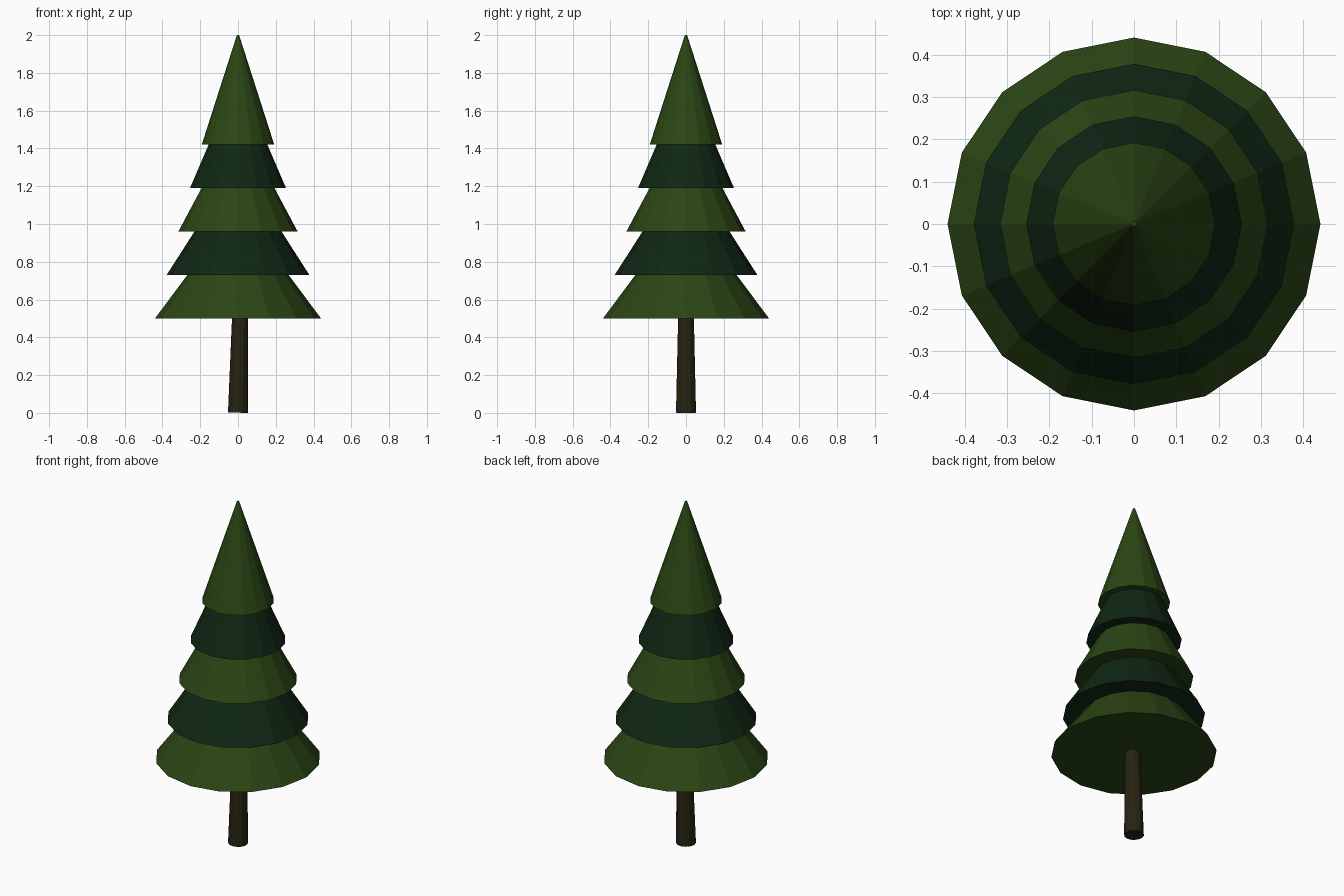
import bpy, bmesh
from mathutils import Matrix

if "Cube" in bpy.data.objects:
    bpy.data.objects.remove(bpy.data.objects["Cube"])


def material(name, rgb):
    m = bpy.data.materials.new(name)
    m.diffuse_color = (*rgb, 1.0)
    m.use_nodes = True
    m.node_tree.nodes["Principled BSDF"].inputs["Base Color"].default_value = m.diffuse_color
    return m


light_green = material("light_green", (0.024, 0.060, 0.007))
dark_green = material("dark_green", (0.005, 0.020, 0.007))
bark = material("bark_brown", (0.021, 0.017, 0.006))


def cone(name, sides, r_bottom, r_top, z, height, mat, tilt=0.0):
    """Closed flat-shaded cone standing on height z, optionally leaning to +x."""
    bm = bmesh.new()
    bmesh.ops.create_cone(bm, cap_ends=True, segments=sides,
                          radius1=r_bottom, radius2=r_top, depth=height,
                          matrix=Matrix.Translation((0, 0, height / 2)))
    bm.transform(Matrix.Translation((0, 0, z)) @ Matrix.Rotation(tilt, 4, 'Y'))
    mesh = bpy.data.meshes.new(name)
    bm.to_mesh(mesh)
    bm.free()
    mesh.materials.append(mat)
    obj = bpy.data.objects.new(name, mesh)
    bpy.context.collection.objects.link(obj)
    return obj


# Slightly leaning, tapered trunk
cone("trunk", 12, 0.053, 0.040, 0.001, 0.58, bark, tilt=0.02)

# Five overlapping foliage tiers in alternating greens
for i in range(5):
    cone(f"foliage_tier_{i + 1}", 16, 0.44 - 0.062 * i, 0.006,
         0.50 + 0.23 * i, 0.58, dark_green if i % 2 else light_green)
